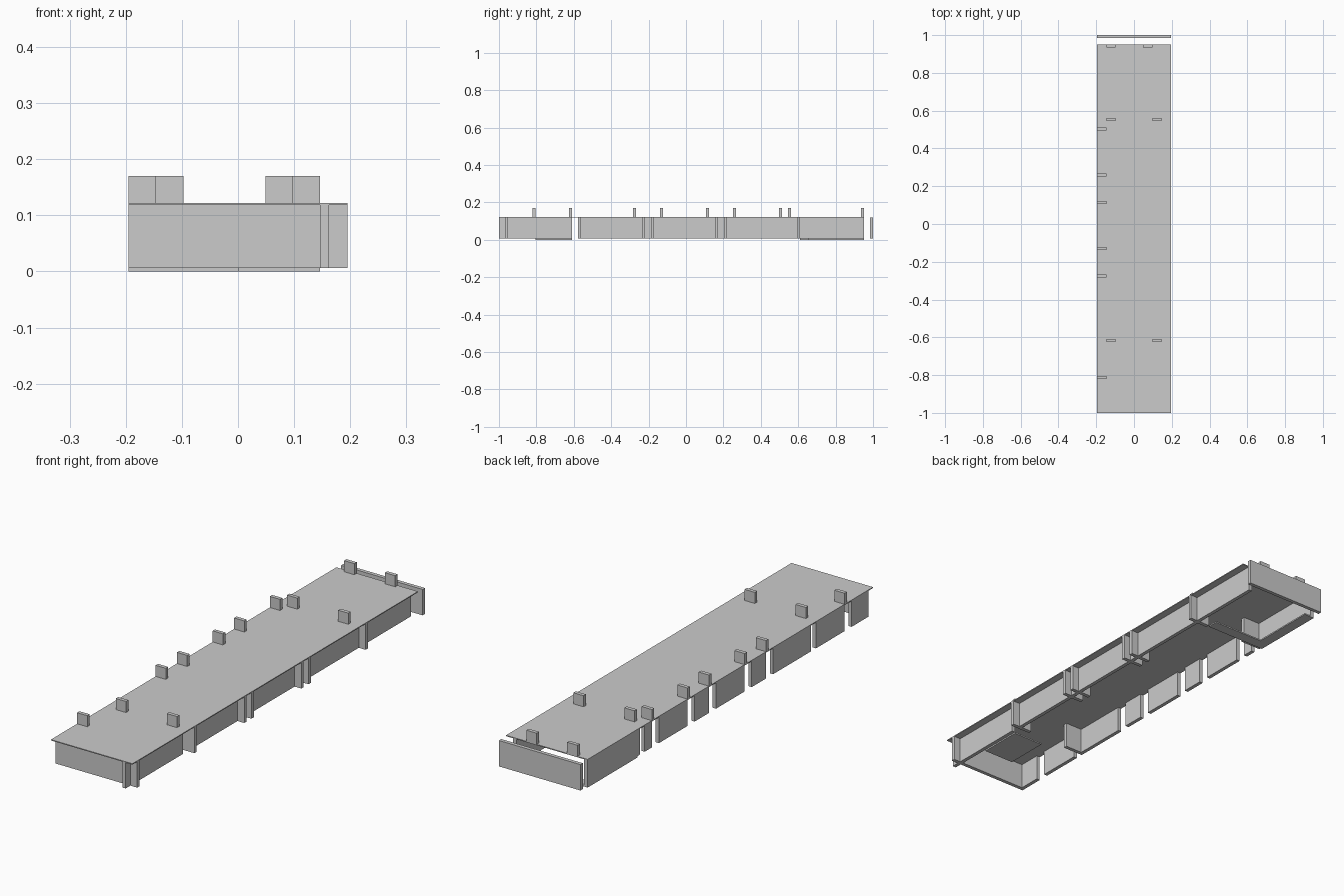
import bpy

if "Cube" in bpy.data.objects:
    bpy.data.objects.remove(bpy.data.objects["Cube"])

T = 2.0 / 41          # grid tile
W = T / 3             # wall thickness
Z0, Z1, ZR, ZT = 0.006, 0.118, 0.122, 0.17


def gy(k):
    return -1 + k * T


def box(name, x0, x1, y0, y1, z0=Z0, z1=Z1):
    v = [(x, y, z) for x in (x0, x1) for y in (y0, y1) for z in (z0, z1)]
    f = [(0, 1, 3, 2), (4, 6, 7, 5), (0, 4, 5, 1),
         (2, 3, 7, 6), (0, 2, 6, 4), (1, 5, 7, 3)]
    me = bpy.data.meshes.new(name)
    me.from_pydata(v, [], f)
    ob = bpy.data.objects.new(name, me)
    bpy.context.collection.objects.link(ob)
    return ob


def cross(name, i0, i1, k, z0=Z0, z1=Z1):
    # wall across x whose back face sits on grid line k
    return box(name, i0 * T, i1 * T, gy(k) - W, gy(k), z0, z1)


# roof slab
box("roof", -4 * T, 4 * T, gy(0), gy(40), Z1, ZR)

# front and back end walls
cross("front_wall", -4, 4, 1)
cross("back_wall", -4, 4, 41)

# right side wall, set in from the roof edge, with one doorway
for k0, k1 in [(0, 0.667), (1, 8), (9, 40)]:
    box("right_wall", 3 * T, 3 * T + W, gy(k0), gy(k1))

# left side wall, broken by doorways
for k0, k1 in [(1, 3), (4, 8), (9, 14), (15, 17), (18, 22),
               (23, 25), (26, 30), (31, 32), (33, 40)]:
    box("left_wall", -4 * T, -4 * T + W, gy(k0), gy(k1))

# partitions sticking out past the right wall and a little inside
for k in (9, 16, 17, 24, 25, 33):
    cross("right_partition", 2, 4, k)

# matching partitions on the left
for k in (9, 33):
    cross("left_partition", -4, -2, k)

# door headers standing above the roof
for k in (4, 15, 18, 23, 26, 31):
    cross("side_header", -4, -3, k, ZR, ZT)
for i, k in [(-3, 8), (2, 8), (-3, 32), (2, 32), (-3, 40), (1, 40)]:
    cross("end_header", i, i + 1, k, ZR, ZT)

# thin floor pieces
box("front_floor", 0, 3 * T, gy(4), gy(8), 0, Z0)
box("back_floor_cross", -4 * T, 2 * T, gy(33), gy(34), 0, Z0)
box("back_floor_side", -4 * T, -3 * T, gy(34), gy(40), 0, Z0)
